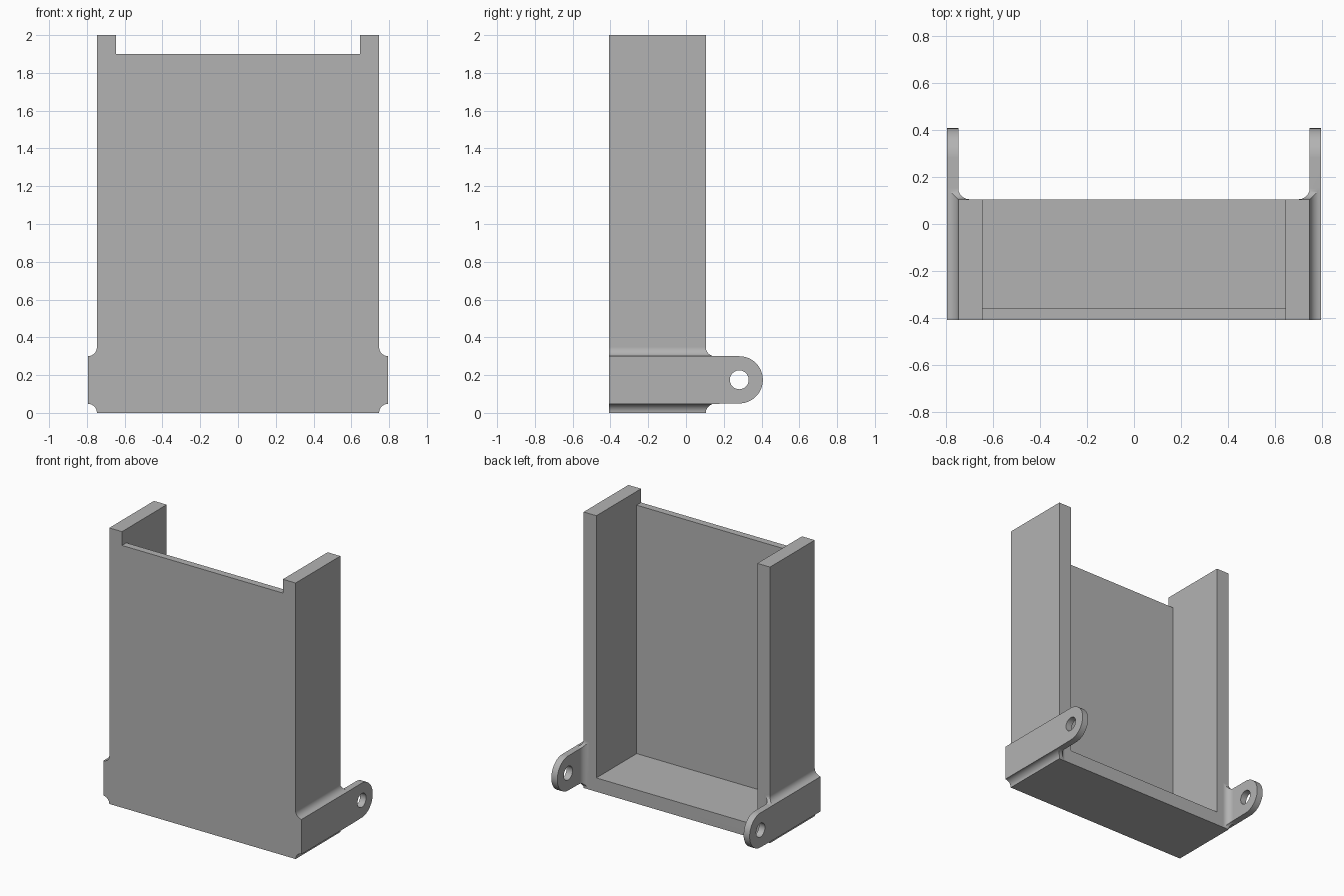
import bpy
import math
from mathutils import Vector

if "Cube" in bpy.data.objects:
    bpy.data.objects.remove(bpy.data.objects["Cube"], do_unlink=True)

# Main sizes
W, WALL = 0.747, 0.102            # half width, side wall thickness
EAR = 0.795                       # outer face of the hinge ears
FRONT, BACK = -0.407, 0.105       # depth range of the tray
R = EAR - W                       # fillet radius
LOW, HIGH = 0.05, 0.30            # ear height range
PIVOT_Y, PIVOT_Z = 0.282, 0.175   # hinge hole centre

grey = bpy.data.materials.new("plain grey")
grey.use_nodes = True
colour = (0.45, 0.45, 0.45, 1)
grey.diffuse_color = colour
grey.node_tree.nodes["Principled BSDF"].inputs["Base Color"].default_value = colour


def arc(cx, cy, r, start, end, steps=10):
    angles = [math.radians(start + (end - start) * i / steps) for i in range(steps + 1)]
    return [(cx + r * math.cos(a), cy + r * math.sin(a)) for a in angles]


def prism(name, outline, axis, low, high):
    """Extrude a 2D outline along an axis; outline uses the other two axes in order."""
    def place(p, h):
        v = list(p)
        v.insert(axis, h)
        return v
    n = len(outline)
    verts = [place(p, low) for p in outline] + [place(p, high) for p in outline]
    faces = [list(range(n)), list(range(n, 2 * n))]
    faces += [[i, (i + 1) % n, (i + 1) % n + n, i + n] for i in range(n)]
    mesh = bpy.data.meshes.new(name)
    mesh.from_pydata(verts, [], faces)
    mesh.materials.append(grey)
    obj = bpy.data.objects.new(name, mesh)
    bpy.context.collection.objects.link(obj)
    bpy.context.view_layer.objects.active = obj
    bpy.ops.object.select_all(action='DESELECT')
    obj.select_set(True)
    bpy.ops.object.mode_set(mode='EDIT')
    bpy.ops.mesh.select_all(action='SELECT')
    bpy.ops.mesh.normals_make_consistent(inside=False)
    bpy.ops.object.mode_set(mode='OBJECT')
    return obj


def box(name, x, y, z):
    return prism(name, [(x[0], y[0]), (x[1], y[0]), (x[1], y[1]), (x[0], y[1])], 2, *z)


def combine(obj, other, operation):
    mod = obj.modifiers.new("combine", 'BOOLEAN')
    mod.operation, mod.solver, mod.object = operation, 'EXACT', other
    bpy.context.view_layer.objects.active = obj
    bpy.ops.object.modifier_apply(modifier=mod.name)
    bpy.data.objects.remove(other, do_unlink=True)


# Open tray: side walls, floor and a lower front panel
tray = box("tray", (-W, W), (FRONT, BACK), (0, 2))
inner = W - WALL
combine(tray, box("cavity", (-inner, inner), (FRONT + 0.05, 1), (0.1, 3)), 'DIFFERENCE')
combine(tray, box("notch", (-inner, inner), (-1, 1), (1.9, 3)), 'DIFFERENCE')


def hinge_ear(name, s):
    """Ear with fillets, the overlap of its front, side and plan outlines."""
    root = W - R
    front = ([(root, 0)] + arc(EAR, 0, R, 180, 90) + arc(EAR, HIGH + R, R, 270, 180)
             + [(root, HIGH + R)])
    side = ([(FRONT, 0)] + arc(BACK + R, 0, R, 180, 90)
            + arc(PIVOT_Y, PIVOT_Z, HIGH - PIVOT_Z, -90, 90, 24)
            + arc(BACK + R, HIGH + R, R, 270, 180) + [(FRONT, HIGH + R)])
    plan = ([(root, FRONT), (EAR, FRONT), (EAR, 1), (W, 1)]
            + arc(root, BACK + R, R, 0, -90))
    ear = prism(name, [(s * x, z) for x, z in front], 1, FRONT, 0.6)
    low, high = sorted((s * 0.5, s * 1))
    combine(ear, prism("side_outline", side, 0, low, high), 'INTERSECT')
    combine(ear, prism("plan_outline", [(s * x, y) for x, y in plan], 2, -1, 1), 'INTERSECT')
    hole = arc(PIVOT_Y, PIVOT_Z, 0.05, 0, 360, 24)[:-1]
    combine(ear, prism("hole", hole, 0, low, high), 'DIFFERENCE')
    return ear


# Join both ears to the tray
for name, s in (("left_ear", 1), ("right_ear", -1)):
    combine(tray, hinge_ear(name, s), 'UNION')

# Smooth fillets, flat walls
bpy.ops.object.select_all(action='DESELECT')
tray.select_set(True)
bpy.context.view_layer.objects.active = tray
bpy.ops.object.shade_smooth_by_angle(angle=math.radians(30))
weighted = tray.modifiers.new("flat_walls", 'WEIGHTED_NORMAL')
weighted.keep_sharp = True
